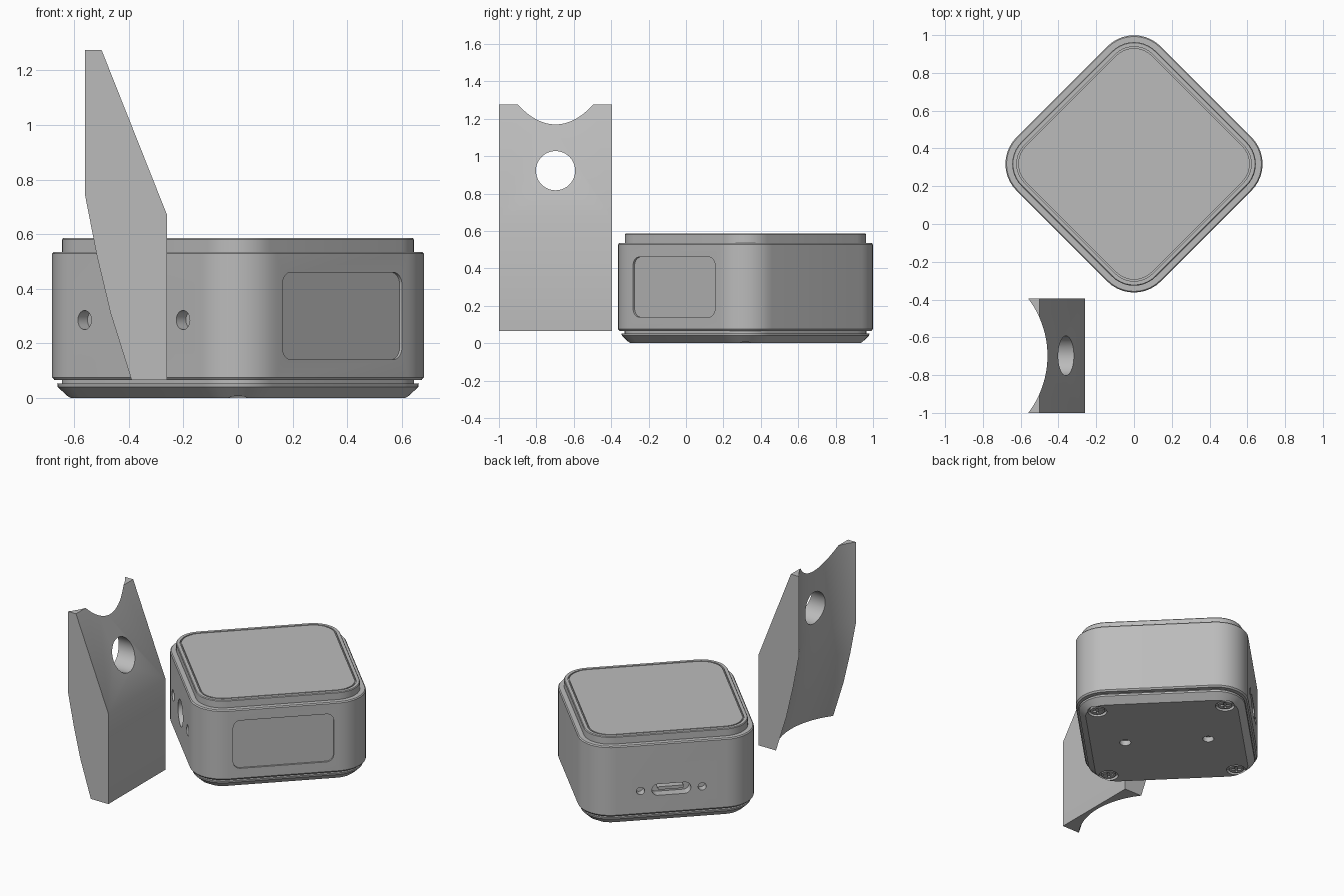
import bpy, bmesh, math
from mathutils import Matrix, Vector

if "Cube" in bpy.data.objects:
    bpy.data.objects.remove(bpy.data.objects["Cube"])

grey = bpy.data.materials.new("plain_grey")
grey.use_nodes = True
grey.diffuse_color = (0.5, 0.5, 0.5, 1)
grey.node_tree.nodes["Principled BSDF"].inputs["Base Color"].default_value = (0.5, 0.5, 0.5, 1)

HALF, RADIUS = 0.54, 0.2          # case half width and corner radius
PLACE = Matrix.Translation((0, 0.318, 0)) @ Matrix.Rotation(math.radians(45), 4, 'Z')


def rounded(w, h, r, seg=8):
    """Outline of a rounded rectangle; a circle when r equals both halves."""
    pts = []
    for i, (sx, sy) in enumerate([(1, 1), (-1, 1), (-1, -1), (1, -1)]):
        for k in range(seg + 1):
            a = (i + k / seg) * math.pi / 2
            p = Vector((sx * (w / 2 - r) + r * math.cos(a), sy * (h / 2 - r) + r * math.sin(a)))
            if not pts or (p - pts[-1]).length > 1e-5:
                pts.append(p)
    if (pts[0] - pts[-1]).length < 1e-5:
        pts.pop()
    return pts


def loft(name, rings, matrix=None):
    """Closed solid skinned through rings of equal point count."""
    bm = bmesh.new()
    rows = [[bm.verts.new(p) for p in ring] for ring in rings]
    n = len(rows[0])
    for a, b in zip(rows, rows[1:]):
        for i in range(n):
            bm.faces.new((a[i], a[(i + 1) % n], b[(i + 1) % n], b[i]))
    bm.faces.new(rows[0][::-1])
    bm.faces.new(rows[-1])
    bmesh.ops.recalc_face_normals(bm, faces=bm.faces)
    mesh = bpy.data.meshes.new(name)
    if matrix:
        bm.transform(matrix)
    bm.to_mesh(mesh)
    bm.free()
    mesh.materials.append(grey)
    ob = bpy.data.objects.new(name, mesh)
    bpy.context.collection.objects.link(ob)
    return ob


def shell(name, layers):
    """Stack of rounded squares given as (inset, z)."""
    rings = []
    for d, z in layers:
        size = 2 * (HALF - d)
        rings.append([(p.x, p.y, z) for p in rounded(size, size, RADIUS - d, 10)])
    return loft(name, rings, PLACE)


def on_side(name, turn, u, z, w, h, r, near, far):
    """Prism sunk into one side of the case, between two depths."""
    pts = rounded(w, h, r)
    rings = [[(u + p.x, -HALF + d, z + p.y) for p in pts] for d in (near, far)]
    return loft(name, rings, PLACE @ Matrix.Rotation(math.radians(turn), 4, 'Z'))


def upright(name, x, y, w, h, r, z0, z1):
    """Vertical prism in the case's own frame."""
    pts = rounded(w, h, r)
    return loft(name, [[(x + p.x, y + p.y, z) for p in pts] for z in (z0, z1)], PLACE)


def finish(ob, cutters=()):
    """Carve the cutters away, then smooth with sharp edges kept."""
    bpy.ops.object.select_all(action='DESELECT')
    bpy.context.view_layer.objects.active = ob
    ob.select_set(True)
    for c in cutters:
        c.hide_render = True
        mod = ob.modifiers.new("carve", 'BOOLEAN')
        mod.operation, mod.solver, mod.object = 'DIFFERENCE', 'EXACT', c
        bpy.ops.object.modifier_apply(modifier=mod.name)
    for c in cutters:
        bpy.data.objects.remove(c)
    bpy.ops.object.shade_smooth_by_angle(angle=math.radians(25))


# Case body with a display recess, a jack side and a port side
body = shell("case_body", [(0.008, 0.065), (0, 0.075), (0, 0.528), (0.006, 0.535)])
FRONT, JACK, PORT = 0, -90, 180
cuts = [on_side("display_cut", FRONT, 0, 0.3, 0.62, 0.32, 0.045, -0.05, 0.012),
        on_side("jack_cut", JACK, 0, 0.285, 0.17, 0.17, 0.085, -0.05, 0.08),
        on_side("port_cut", PORT, 0, 0.225, 0.24, 0.075, 0.037, -0.05, 0.06)]
for s in (-1, 1):
    cuts.append(on_side("jack_screw_cut", JACK, s * 0.255, 0.285, 0.07, 0.07, 0.035, -0.05, 0.05))
    cuts.append(on_side("port_screw_cut", PORT, s * 0.19, 0.225, 0.05, 0.05, 0.025, -0.05, 0.05))
finish(body, cuts)
finish(on_side("port_tongue", PORT, 0, 0.225, 0.16, 0.02, 0.008, 0.02, 0.065))

# Lid with a fine groove around the top panel
lid = shell("lid", [(0.036, 0.5), (0.036, 0.58), (0.04, 0.585), (0.06, 0.585),
                    (0.06, 0.572), (0.068, 0.572), (0.068, 0.585)])
finish(lid)

# Seam between body and base, then the chamfered base plate
finish(shell("seam", [(0.035, 0.04), (0.035, 0.075)]))
base = shell("base_plate", [(0.062, 0), (0.02, 0.04), (0.018, 0.052)])
corners = [(sx * 0.4, sy * 0.4) for sx in (-1, 1) for sy in (-1, 1)]
cuts = [upright("screw_well", x, y, 0.12, 0.12, 0.06, -0.05, 0.02) for x, y in corners]
cuts += [upright("mount_hole", 0, s * 0.26, 0.07, 0.07, 0.035, -0.05, 0.035) for s in (-1, 1)]
finish(base, cuts)

# Cross-head screws
for x, y in corners:
    head = upright("base_screw", x, y, 0.09, 0.09, 0.045, 0.004, 0.025)
    finish(head, [upright("cross_cut", x, y, 0.06, 0.014, 0.002, -0.02, 0.014),
                  upright("cross_cut", x, y, 0.014, 0.06, 0.002, -0.02, 0.014)])

# Wedge stand: extruded side profile, hollowed by a leaning round column
Y0, Y1 = -1.0, -0.395
MID = (Y0 + Y1) / 2
profile = [(-0.6, 0.065), (-0.26, 0.065), (-0.26, 0.67), (-0.5, 1.275), (-0.6, 1.275)]
stand = loft("wedge_stand", [[(x, y, z) for x, z in profile] for y in (Y0, Y1)])
column = []
for z, edge in [(0, -0.37), (0.065, -0.39), (0.31, -0.467), (0.52, -0.517), (0.74, -0.56), (1.4, -0.56)]:
    column.append([(edge - 0.398 + p.x, MID + p.y, z) for p in rounded(1, 1, 0.5, 32)])
hole = [[(x, MID + p.x, 0.922 + p.y) for p in rounded(0.21, 0.21, 0.105, 10)] for x in (-0.9, 0)]
finish(stand, [loft("hollow_cut", column), loft("cable_hole_cut", hole)])
